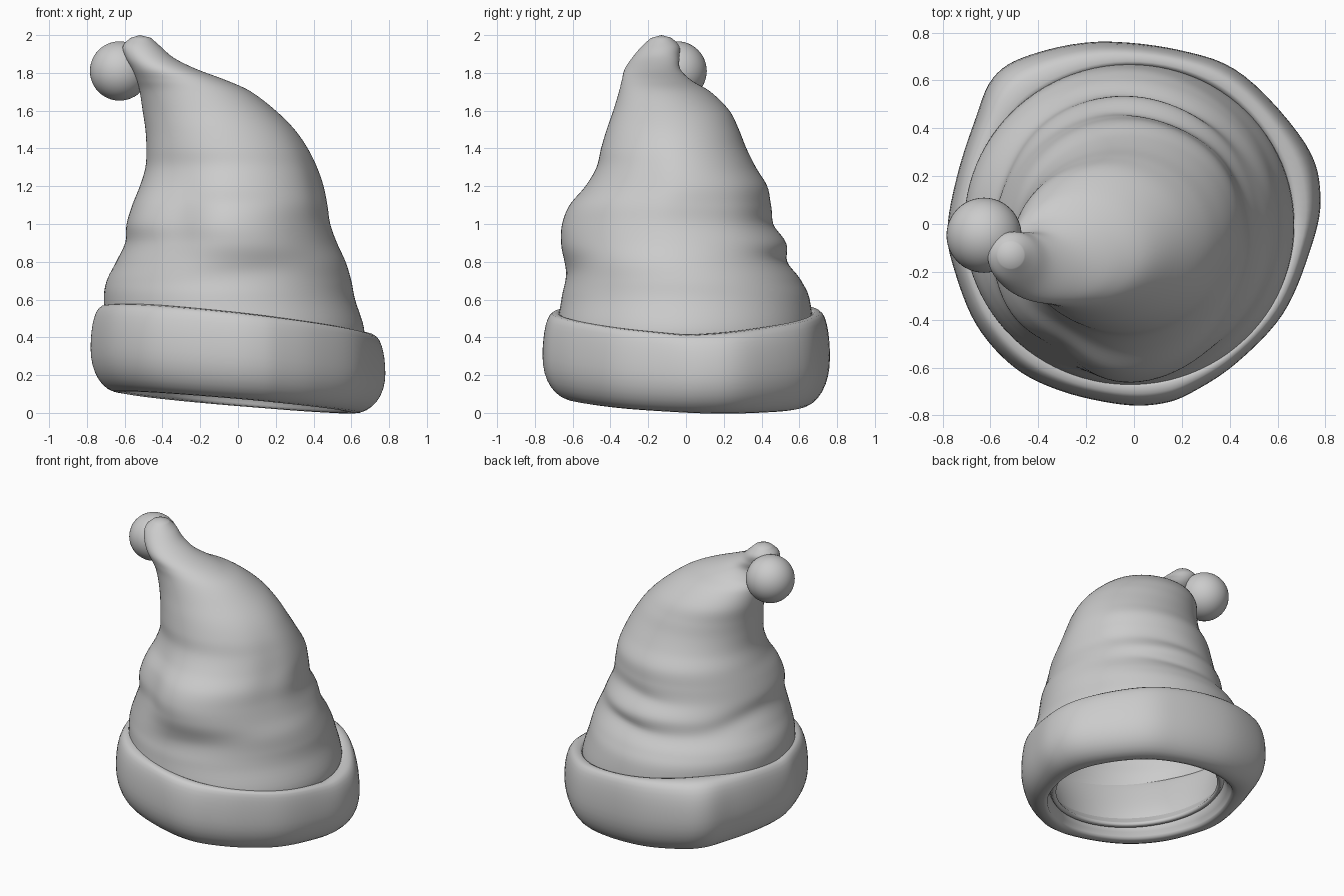
import bpy, bmesh, math

if "Cube" in bpy.data.objects:
    bpy.data.objects.remove(bpy.data.objects["Cube"])

def catmull(rows, t, closed=False):
    n = len(rows)
    i = int(math.floor(t))
    if not closed:
        i = min(i, n - 2)
    f = t - i
    pick = (lambda k: rows[k % n]) if closed else (lambda k: rows[max(0, min(n - 1, k))])
    a, b, c, d = pick(i - 1), pick(i), pick(i + 1), pick(i + 2)
    return [0.5 * (2 * q + (r - p) * f + (2 * p - 5 * q + 4 * r - s) * f * f
                   + (3 * q - p - 3 * r + s) * f ** 3) for p, q, r, s in zip(a, b, c, d)]

def skin(name, rings, close_rings=False, tip=None):
    """Bridge equal-sized closed rings of points into one smooth object."""
    bm = bmesh.new()
    vs = [[bm.verts.new(p) for p in ring] for ring in rings]
    n = len(vs[0])
    for k in range(len(vs) if close_rings else len(vs) - 1):
        a, b = vs[k], vs[(k + 1) % len(vs)]
        for j in range(n):
            bm.faces.new((a[j], a[(j + 1) % n], b[(j + 1) % n], b[j]))
    if tip:
        top = bm.verts.new(tip)
        for j in range(n):
            bm.faces.new((vs[-1][j], vs[-1][(j + 1) % n], top))
    bmesh.ops.recalc_face_normals(bm, faces=bm.faces)
    me = bpy.data.meshes.new(name)
    bm.to_mesh(me)
    bm.free()
    me.shade_smooth()
    ob = bpy.data.objects.new(name, me)
    bpy.context.collection.objects.link(ob)
    return ob

# Cone sections: height, left x, right x, front y, back y
sections = [
    (0.13, -0.55, 0.53, -0.53, 0.56), (0.27, -0.63, 0.62, -0.62, 0.63),
    (0.42, -0.69, 0.67, -0.68, 0.67),
    (0.60, -0.71, 0.62, -0.66, 0.655), (0.70, -0.695, 0.60, -0.645, 0.61),
    (0.80, -0.645, 0.57, -0.65, 0.545), (0.90, -0.60, 0.525, -0.665, 0.53),
    (1.00, -0.59, 0.49, -0.66, 0.47), (1.10, -0.56, 0.475, -0.62, 0.45),
    (1.20, -0.52, 0.455, -0.535, 0.43), (1.30, -0.49, 0.42, -0.475, 0.37),
    (1.40, -0.485, 0.37, -0.45, 0.32), (1.50, -0.49, 0.30, -0.42, 0.28),
    (1.60, -0.505, 0.20, -0.385, 0.23), (1.70, -0.52, 0.07, -0.355, 0.13),
    (1.76, -0.535, -0.06, -0.34, 0.03), (1.82, -0.56, -0.22, -0.325, -0.03),
    (1.88, -0.595, -0.34, -0.285, -0.035), (1.94, -0.61, -0.41, -0.235, -0.035),
    (1.985, -0.57, -0.46, -0.185, -0.075)]

# Soft folds: direction in degrees, height, angular spread, height spread, rise per radian, depth
folds = [(-75, 0.76, 0.5, 0.07, 0.05, -0.012), (-20, 1.15, 0.25, 0.25, 0.0, -0.015),
         (75, 0.81, 0.4, 0.045, -0.05, -0.015), (80, 1.00, 0.4, 0.05, -0.05, -0.01),
         (150, 0.86, 0.4, 0.06, 0.1, -0.015),
         (-122, 1.02, 0.35, 0.22, 0.0, -0.06), (-42, 1.0, 0.4, 0.25, 0.0, -0.015),
         (40, 1.05, 0.35, 0.15, 0.0, 0.015)]

def fold_offset(a, z):
    total = 0
    for deg, h, sa, sz, rise, depth in folds:
        d = (a - math.radians(deg) + math.pi) % math.tau - math.pi
        total += depth * math.exp(-(d / sa) ** 2 - ((z - h - rise * d) / sz) ** 2)
    return total

N = 96
angles = [math.tau * j / N for j in range(N)]
cone_rings = []
STEPS = 6
for k in range((len(sections) - 1) * STEPS + 1):
    z, l, r, f, b = catmull(sections, k / STEPS)
    ring = []
    for a in angles:
        o = fold_offset(a, z)
        x = (l + r) / 2 + ((r - l) / 2 + o) * math.cos(a)
        y = (f + b) / 2 + ((b - f) / 2 + o) * math.sin(a)
        # lower edge tilts with the brim
        ring.append((x, y, z - 0.09 * x * max(0, (0.42 - z) / 0.3)))
    cone_rings.append(ring)
cone = skin("hat_cone", cone_rings, tip=(-0.52, -0.13, 2.0))
shell = cone.modifiers.new("cloth_thickness", 'SOLIDIFY')
shell.thickness = 0.03
shell.offset = -1

# Rolled brim: lumpy outline seen from above, swept with a rounded section
outline = [(0.78, 0.1), (0.72, 0.33), (0.46, 0.62), (0.2, 0.725), (-0.15, 0.762),
           (-0.44, 0.705), (-0.59, 0.61), (-0.67, 0.42), (-0.74, 0.2), (-0.78, -0.02),
           (-0.755, -0.18), (-0.66, -0.42), (-0.5, -0.6), (-0.3, -0.7), (-0.05, -0.755),
           (0.12, -0.75), (0.25, -0.7), (0.43, -0.58), (0.62, -0.38), (0.73, -0.13)]
brim_rings = []
for k in range(len(outline) * 6):
    x, y = catmull(outline, k / 6, closed=True)
    R = math.hypot(x, y)
    low = 0.055 - 0.07 * x - 0.025 * y
    high = 0.49 - 0.10 * x + 0.055 * abs(y)
    thick = 0.5 + 0.5 * math.cos(math.atan2(y, x) + math.pi / 4)   # thicker at front right
    ring = []
    for j in range(32):
        t = math.tau * j / 32
        c, s = math.cos(t), math.sin(t)
        pc = math.copysign(abs(c) ** (0.6 if s > 0 else 0.9), c)
        # inside leans out to follow the cone; top closes against the cone
        inner = 0.53 + 0.062 * (s + 1) - 0.05 * thick * (1 - s) / 2
        mid = inner + (R - inner) * (0.5 - 0.25 * max(s, 0))
        rad = mid + ((R - mid) if c > 0 else (mid - inner)) * pc
        if s < 0 and c > -0.3:
            rad -= 0.02 * s * s                    # tucked-under lower edge
        ring.append((x / R * rad, y / R * rad, (low + high) / 2 + (high - low) / 2 * s))
    brim_rings.append(ring)
skin("rolled_brim", brim_rings, close_rings=True)

# Pompom hanging at the tip
bpy.ops.mesh.primitive_uv_sphere_add(segments=48, ring_count=24, radius=0.157,
                                     location=(-0.627, -0.047, 1.81))
pom = bpy.context.object
pom.name = "pompom"
bpy.ops.object.shade_smooth()
